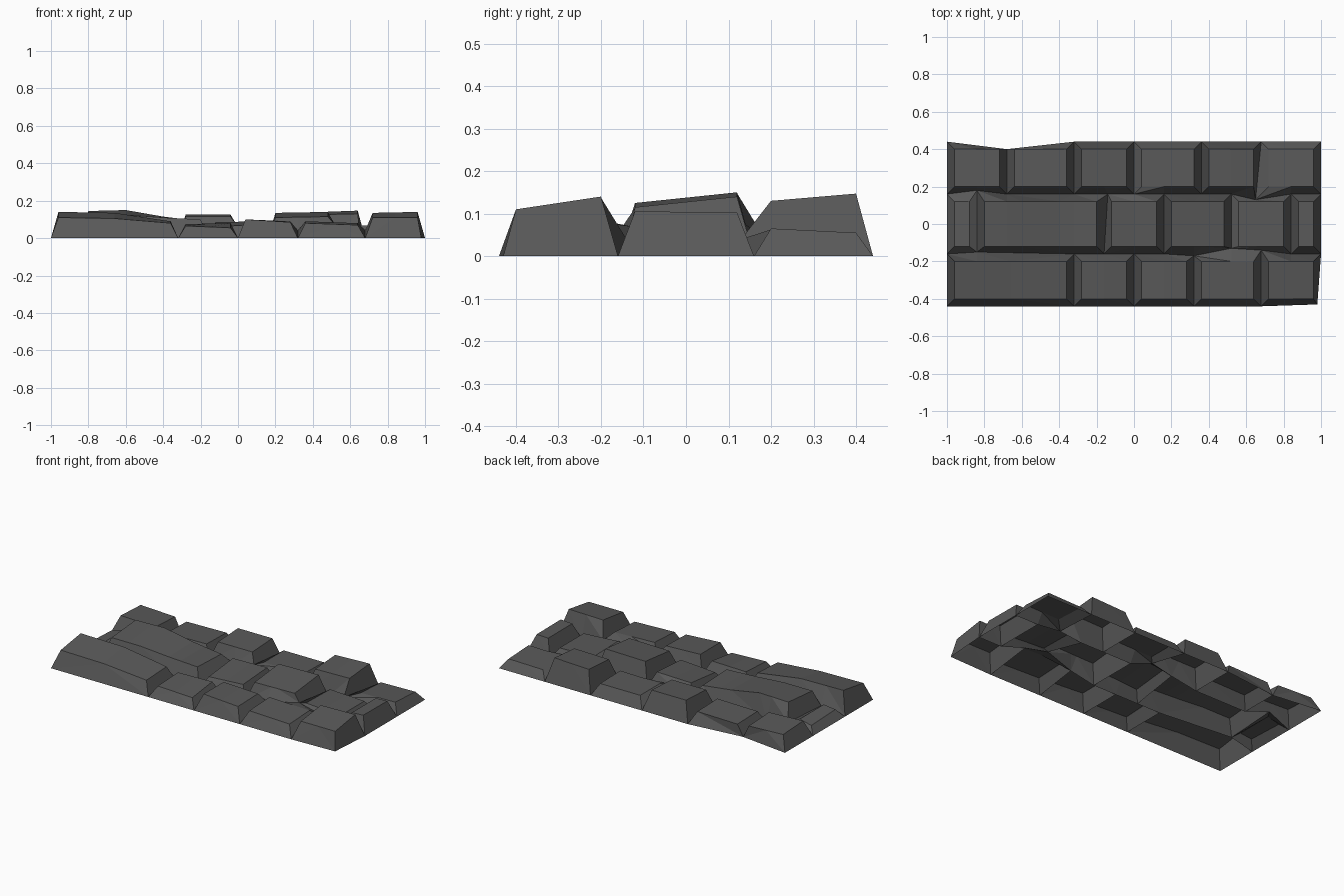
import bpy
import bmesh

cube = bpy.data.objects.get("Cube")
if cube:
    bpy.data.objects.remove(cube, do_unlink=True)

stone_mat = bpy.data.materials.new("dark_grey_stone")
stone_mat.use_nodes = True
GREY = (0.1, 0.1, 0.1, 1)
stone_mat.diffuse_color = GREY
bsdf = stone_mat.node_tree.nodes["Principled BSDF"]
bsdf.inputs["Base Color"].default_value = GREY
bsdf.inputs["Roughness"].default_value = 0.9

BEVEL = 0.04

# Each stone: left edge, right edge, then (front height, back height) at even steps across its top
ROWS = {
    "front": (-0.44, -0.16, [
        (-1, -0.32, [(0.11, 0.14), (0.105, 0.135), (0.08, 0.09)]),
        (-0.32, 0, [(0.065, 0.075), (0.055, 0.08)]),
        (0, 0.32, [(0.1, 0.1), (0.085, 0.09)]),
        (0.32, 0.68, [(0.08, 0.09), (0.07, 0.08)]),
        (0.68, 1, [(0.11, 0.135), (0.11, 0.14)])]),
    "middle": (-0.16, 0.16, [
        (-1, -0.84, [(0.05, 0.04), (0.06, 0.06)]),
        (-0.84, -0.16, [(0.125, 0.145), (0.125, 0.15), (0.11, 0.115), (0.1, 0.09)]),
        (-0.16, 0.16, [(0.06, 0.085), (0.075, 0.09)]),
        (0.16, 0.52, [(0.11, 0.135), (0.115, 0.14)]),
        (0.52, 0.84, [(0.075, 0.07), (0.06, 0.06)]),
        (0.84, 1, [(0.1, 0.1), (0.105, 0.103)])]),
    "back": (0.16, 0.44, [
        (-1, -0.68, [(0.1, 0.09), (0.09, 0.08)]),
        (-0.68, -0.32, [(0.075, 0.07), (0.08, 0.075)]),
        (-0.32, 0, [(0.115, 0.125), (0.115, 0.125)]),
        (0, 0.36, [(0.07, 0.07), (0.075, 0.07)]),
        (0.36, 0.68, [(0.125, 0.138), (0.13, 0.147)]),
        (0.68, 1, [(0.06, 0.05), (0.065, 0.055)])]),
}

# Worn spots on the joints: moved and raised points
WORN = {
    (-0.68, 0.44): (-0.68, 0.4, 0),
    (1, -0.44): (0.98, -0.43, 0),
    (0.52, -0.16): (0.52, -0.13, 0.07),
    (0.32, -0.16): (0.32, -0.17, 0.04),
    (0.68, -0.16): (0.68, -0.14, 0.04),
    (0, 0.16): (0, 0.16, 0.06),
    (-0.16, 0.16): (-0.14, 0.16, 0.03),
    (0.68, 0.16): (0.65, 0.13, 0.04),
    (-0.84, 0.16): (-0.84, 0.18, 0.05),
    (-0.84, -0.16): (-0.84, -0.15, 0.03),
}

# Joint positions along each long seam, shared by the rows on both sides
seams = {}
for y0, y1, stones in ROWS.values():
    for y in (y0, y1):
        seams.setdefault(y, set()).update(x for s in stones for x in s[:2])


def clamp(v, low, high):
    return max(low, min(high, v))


def top_height(x, left, right, columns, side):
    """Height of the stone's front (0) or back (1) top edge at x."""
    t = (x - left) / (right - left) * (len(columns) - 1)
    i = clamp(int(t), 0, len(columns) - 2)
    a, b = columns[i][side], columns[i + 1][side]
    return a + (b - a) * (t - i)


def add_stone(name, x0, x1, y0, y1, columns):
    left, right = x0 + BEVEL, x1 - BEVEL
    steps = len(columns) - 1
    bm = bmesh.new()
    cache = {}

    def vert(*co):
        key = tuple(round(c, 4) for c in co)
        if key not in cache:
            cache[key] = bm.verts.new(co)
        return cache[key]

    def face(*verts):
        unique = list(dict.fromkeys(verts))
        if len(unique) > 2 and not bm.faces.get(unique):
            bm.faces.new(unique)

    def rim(x, y):
        return vert(*WORN.get((x, y), (x, y, 0)))

    def top(x, side):
        x = clamp(x, left, right)
        y = (y0 + BEVEL, y1 - BEVEL)[side]
        return vert(x, y, top_height(x, left, right, columns, side))

    # Top, with every joint point and height step as a column
    step_xs = [left + (right - left) * i / steps for i in range(steps + 1)]
    joint_xs = [x for y in (y0, y1) for x in seams[y] if left < x < right]
    xs = sorted(set(round(x, 4) for x in step_xs + joint_xs))
    for a, b in zip(xs, xs[1:]):
        face(top(a, 0), top(b, 0), top(b, 1), top(a, 1))

    # Sloping sides down to the joints, underside left open
    for side, y in enumerate((y0, y1)):
        joints = [x for x in seams[y] if x0 <= x <= x1]
        line = sorted(set(joints + xs))
        for a, b in zip(joints_sorted := sorted(joints), joints_sorted[1:]):
            upper = [top(a, side)] + [top(x, side) for x in line if a < x < b] + [top(b, side)]
            lower_a, lower_b = rim(a, y), rim(b, y)
            upper = list(dict.fromkeys(upper))
            half = len(upper) // 2
            for i, (u, v) in enumerate(zip(upper, upper[1:])):
                face(lower_a if i < half else lower_b, v, u)
            face(lower_a, lower_b, upper[half])
    for x, edge in ((x0, left), (x1, right)):
        face(rim(x, y0), rim(x, y1), top(edge, 1), top(edge, 0))

    bmesh.ops.recalc_face_normals(bm, faces=bm.faces)
    bm.normal_update()
    if max(bm.faces, key=lambda f: abs(f.normal.z)).normal.z < 0:
        bmesh.ops.reverse_faces(bm, faces=bm.faces)
    mesh = bpy.data.meshes.new(name)
    bm.to_mesh(mesh)
    bm.free()
    mesh.materials.append(stone_mat)
    bpy.context.collection.objects.link(bpy.data.objects.new(name, mesh))


# Three staggered rows of paving stones
for row, (y0, y1, stones) in ROWS.items():
    for number, (x0, x1, columns) in enumerate(stones, 1):
        add_stone(f"{row}_stone_{number}", x0, x1, y0, y1, columns)
